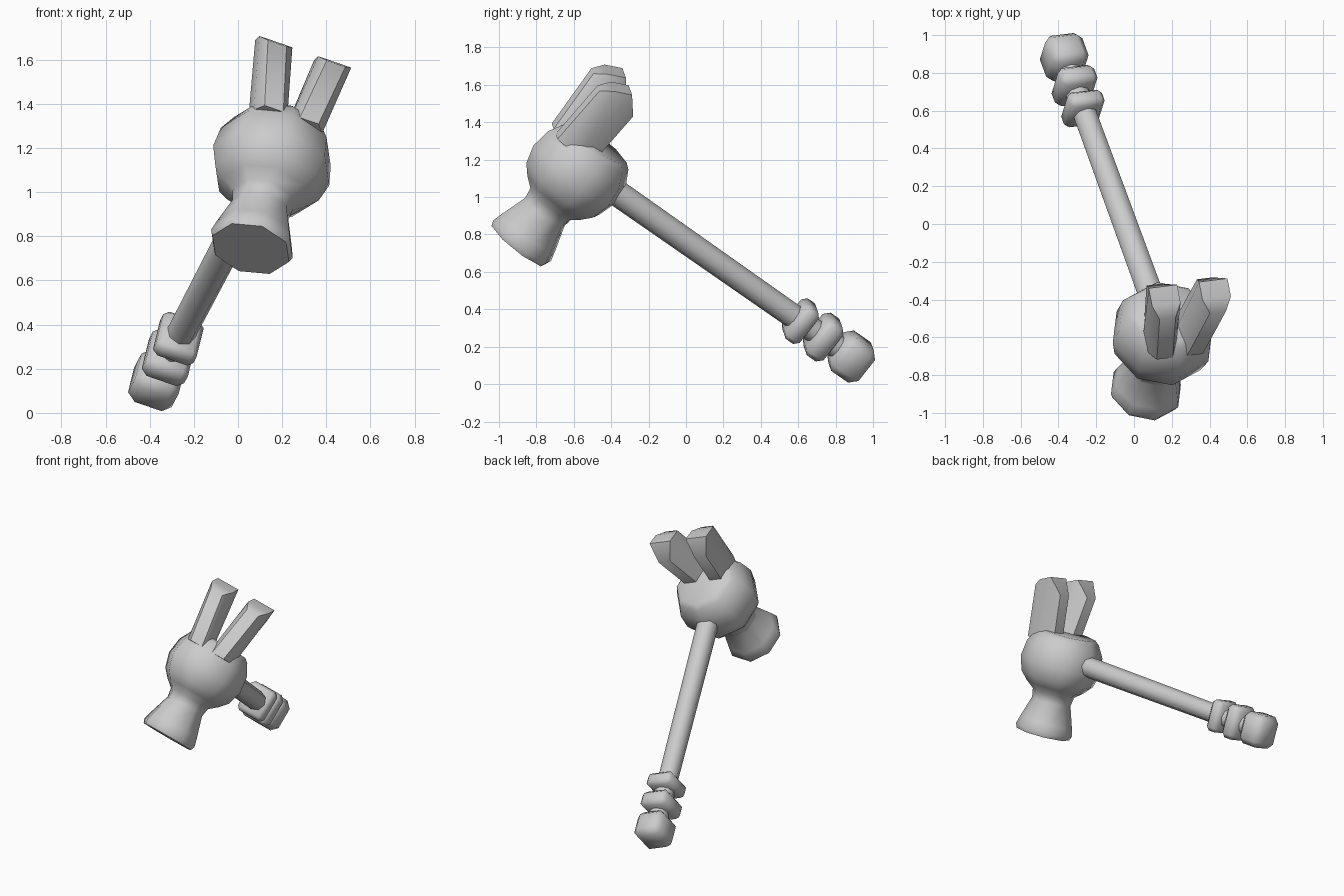
import bpy, bmesh, math
from mathutils import Matrix, Vector

if "Cube" in bpy.data.objects:
    bpy.data.objects.remove(bpy.data.objects["Cube"])

# Hammer frame: local X = sideways, Y = towards claws, Z = along handle to head
H = Vector((0.287, -0.785, 0.549)).normalized()
A = Vector((0.20, 0.58, 0.79))
A = (A - H * A.dot(H)).normalized()
R = A.cross(H)
FRAME = Matrix((R, A, H)).transposed().to_4x4()
FRAME.translation = (0.160, -0.566, 1.160)


def finish(name, bm, angle=50):
    bmesh.ops.recalc_face_normals(bm, faces=bm.faces)
    bm.transform(FRAME)
    me = bpy.data.meshes.new(name)
    bm.to_mesh(me)
    bm.free()
    ob = bpy.data.objects.new(name, me)
    bpy.context.collection.objects.link(ob)
    bpy.context.view_layer.objects.active = ob
    ob.select_set(True)
    bpy.ops.object.shade_smooth_by_angle(angle=math.radians(angle))
    ob.select_set(False)
    return ob


def skin(rings):
    """Join equal, even-sized loops into a tube, capped with strips of quads."""
    bm = bmesh.new()
    loops = [[bm.verts.new(p) for p in ring] for ring in rings]
    n = len(loops[0])
    for lo, hi in zip(loops, loops[1:]):
        for i in range(n):
            j = (i + 1) % n
            bm.faces.new((lo[i], lo[j], hi[j], hi[i]))
    for loop in (loops[0], loops[-1]):
        for i in range(n // 2 - 1):
            bm.faces.new((loop[i], loop[i + 1], loop[n - 2 - i], loop[n - 1 - i]))
    return bm


def turned(name, profile, sides=8, rot=None, angle=50):
    """Turn (height, radius) pairs about local Z."""
    steps = [math.tau * i / sides for i in range(sides)]
    bm = skin([[(r * math.cos(t), r * math.sin(t), z) for t in steps] for z, r in profile])
    if rot:
        bm.transform(rot)
    return finish(name, bm, angle)


def block(name, z, width, depth, height, bevel):
    bm = bmesh.new()
    bmesh.ops.create_cube(bm, size=1)
    bm.transform(Matrix.Translation((0, 0, z)) @ Matrix.Diagonal((width, depth, height, 1)))
    bmesh.ops.bevel(bm, geom=bm.edges[:], offset=bevel, segments=1, affect='EDGES')
    return finish(name, bm)


# Head: one turned piece from the claw end, through the bulging body and neck, to the face
turned("head", [(-.165, .19), (-.14, .22), (-.06, .265), (.05, .28), (.15, .25), (.205, .20),
                (.25, .145), (.31, .135), (.45, .18), (.51, .197), (.54, .185)],
       rot=Matrix.Rotation(math.radians(90), 4, 'X'), angle=60)

# Two diverging claws with slanted tips: section rows are (half width, along handle, tip length)
rows = [(.045, .236, .44), (.08, .18, .49), (.08, .09, .53), (.045, .0, .43)]
section = [(-w, h, a) for w, h, a in rows] + [(w, h, a) for w, h, a in reversed(rows)]
for side, name in ((1, "claw_right"), (-1, "claw_left")):
    base = [(side * (.085 + u), .08, h) for u, h, a in section]
    tip = [(side * (.142 + u), a, h) for u, h, a in section]
    finish(name, skin([base, tip]), 50)

# Handle shaft
turned("handle", [(-1.80, .065), (-.2, .072)])

# Grip rings and butt
block("grip_ring_upper", -1.50, .195, .22, .10, .025)
block("grip_ring_lower", -1.655, .205, .235, .12, .03)
block("butt", -1.845, .21, .225, .195, .04)
